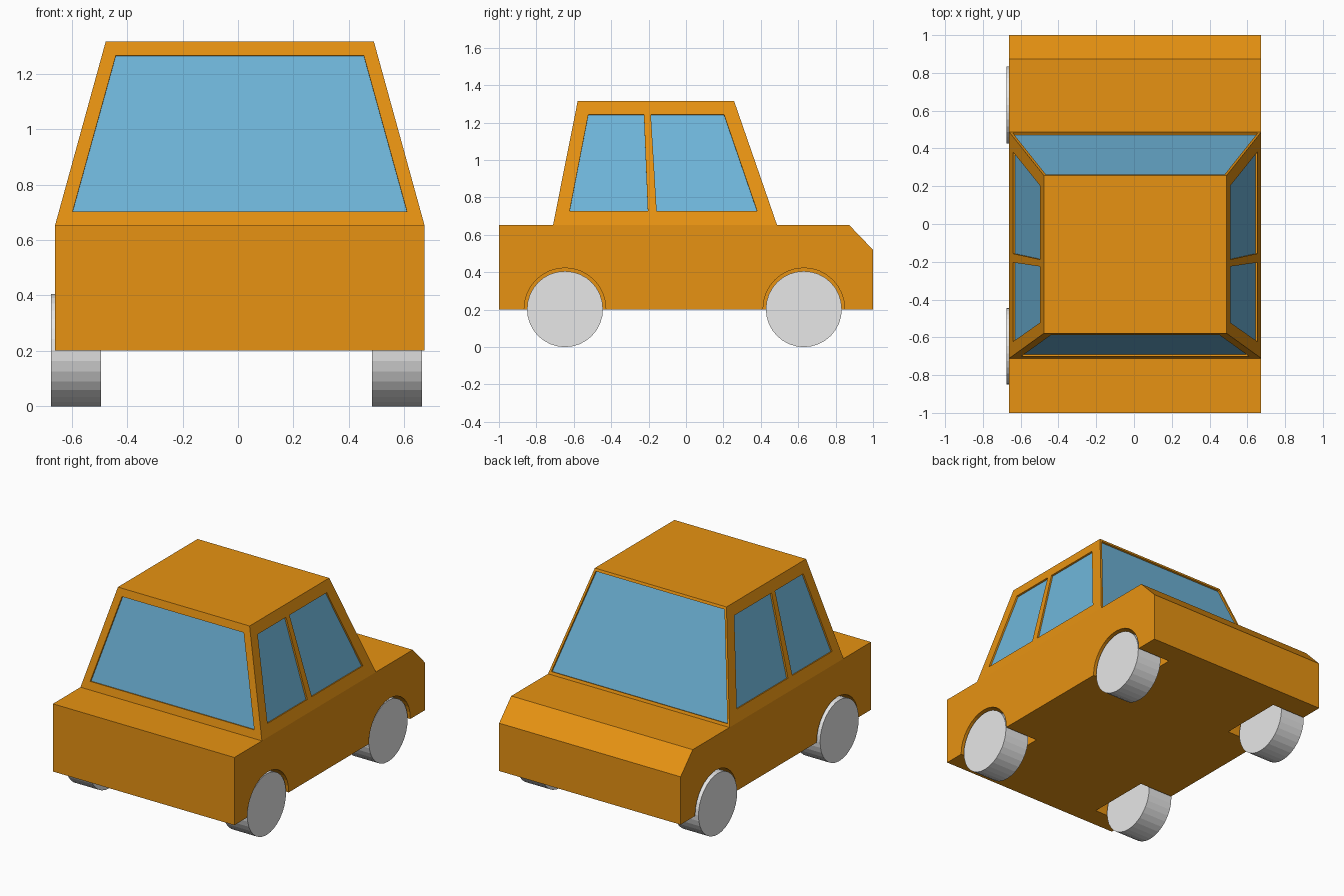
import bpy, bmesh, math
from mathutils import Vector, Matrix

if "Cube" in bpy.data.objects:
    bpy.data.objects.remove(bpy.data.objects["Cube"])

CX = 0.0065                      # body centre line
Z0, Z1 = 0.652, 1.316            # belt line and roof
HALF = (0.667, 0.484)            # cabin half width, bottom and top
BACK = (-0.711, -0.579)          # cabin -y face, bottom and top
FRONT = (0.487, 0.257)           # cabin +y face, bottom and top


def material(name, rgb):
    m = bpy.data.materials.new(name)
    m.diffuse_color = (*rgb, 1)
    m.use_nodes = True
    m.node_tree.nodes["Principled BSDF"].inputs["Base Color"].default_value = m.diffuse_color
    return m


ORANGE = material("orange paint", (0.80, 0.29, 0.006))
GLASS = material("blue glass", (0.16, 0.47, 0.71))
GREY = material("light grey", (0.80, 0.80, 0.80))


def finish(bm, name, mat):
    bmesh.ops.recalc_face_normals(bm, faces=bm.faces[:])
    me = bpy.data.meshes.new(name)
    bm.to_mesh(me)
    bm.free()
    me.materials.append(mat)
    ob = bpy.data.objects.new(name, me)
    bpy.context.collection.objects.link(ob)
    return ob


def loft(bm, a, b):
    """Closed solid between two matching outlines."""
    va, vb = [bm.verts.new(p) for p in a], [bm.verts.new(p) for p in b]
    bm.faces.new(va)
    bm.faces.new(vb[::-1])
    for i in range(len(va)):
        j = (i + 1) % len(va)
        bm.faces.new((va[i], va[j], vb[j], vb[i]))


def cylinder(bm, x0, x1, y, z, r):
    bmesh.ops.create_cone(
        bm, cap_ends=True, segments=32, radius1=r, radius2=r, depth=x1 - x0,
        matrix=Matrix.Translation(((x0 + x1) / 2, y, z)) @ Matrix.Rotation(math.pi / 2, 4, 'Y'))


def cut(ob, cutter):
    cutter.hide_render = True
    cutter.hide_viewport = True
    mod = ob.modifiers.new("cut", 'BOOLEAN')
    mod.operation = 'DIFFERENCE'
    mod.solver = 'EXACT'
    mod.object = cutter


def lerp(pair, z):
    return pair[0] + (pair[1] - pair[0]) * (z - Z0) / (Z1 - Z0)


# Lower body with sloped nose
profile = [(-1, 0.202), (1, 0.202), (1, 0.52), (0.873, Z0), (-1, Z0)]
bm = bmesh.new()
loft(bm, [(CX - HALF[0], y, z) for y, z in profile], [(CX + HALF[0], y, z) for y, z in profile])
body = finish(bm, "body", ORANGE)

# Wheels and wheel wells
wells = bmesh.new()
for y, end in ((-0.647, "rear"), (0.630, "nose")):
    for x0, x1, side in ((-0.675, -0.495, "left"), (0.484, 0.664, "right")):
        bm = bmesh.new()
        cylinder(bm, x0, x1, y, 0.203, 0.203)
        finish(bm, f"{end}_{side}_wheel", GREY)
    cylinder(wells, CX - 0.8, CX - 0.423, y, 0.205, 0.218)
    cylinder(wells, CX + 0.423, CX + 0.8, y, 0.205, 0.218)
cut(body, finish(wells, "wheel_well_cutter", ORANGE))

# Tapered cabin
def ring(i, z):
    return [(CX - HALF[i], BACK[i], z), (CX + HALF[i], BACK[i], z),
            (CX + HALF[i], FRONT[i], z), (CX - HALF[i], FRONT[i], z)]


bm = bmesh.new()
loft(bm, ring(0, Z0), ring(1, Z1))
cabin = finish(bm, "cabin", ORANGE)

# Window outlines lying on the cabin faces
panes = {}
def end_pane(name, face, z0, z1, w0, w1):
    panes[name] = [Vector((CX + s * w, lerp(face, z), z))
                   for s, w, z in ((-1, w0, z0), (1, w0, z0), (1, w1, z1), (-1, w1, z1))]


end_pane("short_end_window", BACK, 0.704, 1.266, 0.603, 0.4475)
end_pane("windscreen", FRONT, 0.670, 1.299, lerp(HALF, 0.670) - 0.015, lerp(HALF, 1.299) - 0.015)
for s, side in ((-1, "left"), (1, "right")):
    for name, ys in (("rear", (-0.622, -0.204, -0.225, -0.522)),
                     ("door", (-0.157, 0.380, 0.203, -0.188))):
        panes[f"{side}_{name}_window"] = [
            Vector((CX + s * lerp(HALF, z), y, z)) for y, z in zip(ys, (0.728, 0.728, 1.244, 1.244))]

# Recess each window and lay a thin glass plate in it
recess = bmesh.new()
middle = Vector((CX, -0.1, 0.95))
for name, q in panes.items():
    n = (q[1] - q[0]).cross(q[3] - q[0]).normalized()
    if n.dot(q[0] - middle) < 0:
        n = -n
    loft(recess, [p - n * 0.012 for p in q], [p + n * 0.03 for p in q])
    bm = bmesh.new()
    loft(bm, [p - n * 0.016 for p in q], [p - n * 0.011 for p in q])
    finish(bm, name, GLASS)
cut(cabin, finish(recess, "window_cutter", ORANGE))
